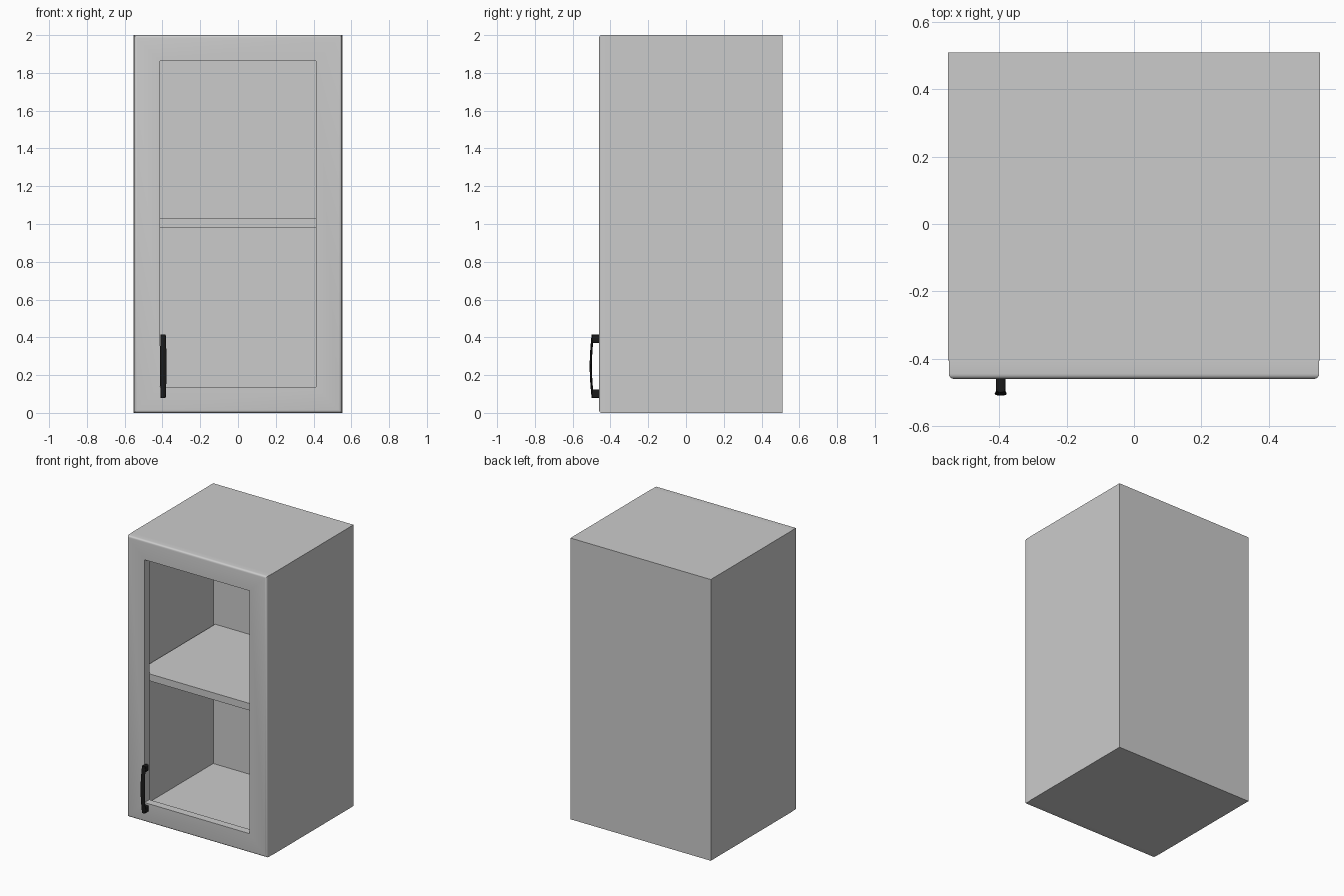
import bpy, bmesh, math
from mathutils import Vector

if "Cube" in bpy.data.objects:
    bpy.data.objects.remove(bpy.data.objects["Cube"])


def box_bm(lo, hi):
    bm = bmesh.new()
    bmesh.ops.create_cube(bm, size=1)
    for v in bm.verts:
        v.co = Vector([(a + b) / 2 + c * (b - a) for a, b, c in zip(lo, hi, v.co)])
    bm.normal_update()
    return bm


def finish(name, bm, mat=None, smooth=False):
    bmesh.ops.recalc_face_normals(bm, faces=bm.faces)
    me = bpy.data.meshes.new(name)
    bm.to_mesh(me)
    bm.free()
    ob = bpy.data.objects.new(name, me)
    bpy.context.collection.objects.link(ob)
    if mat:
        me.materials.append(mat)
    if smooth:
        bpy.ops.object.select_all(action='DESELECT')
        ob.select_set(True)
        bpy.context.view_layer.objects.active = ob
        bpy.ops.object.shade_smooth_by_angle(angle=math.radians(35))
    return ob


def facing(bm, sign):
    return [f for f in bm.faces if f.normal.y * sign > 0.9]


T = 0.05            # panel thickness
FRONT = -0.405      # front plane of the cabinet body
DOOR = -0.46        # front plane of the door

# Cabinet body: a box hollowed out from the front
bm = box_bm((-0.552, FRONT, 0), (0.552, 0.51, 2))
front = facing(bm, -1)
bmesh.ops.inset_region(bm, faces=front, thickness=T)
r = bmesh.ops.extrude_face_region(bm, geom=front)
bmesh.ops.translate(bm, vec=(0, 0.915 - T, 0),
                    verts=[v for v in r['geom'] if isinstance(v, bmesh.types.BMVert)])
bmesh.ops.delete(bm, geom=[f for f in front if f.is_valid], context='FACES')
finish("cabinet_body", bm)

# Shelf
finish("shelf", box_bm((-0.502, FRONT + 0.002, 0.98), (0.502, 0.46, 1.03)))

# Door frame with open window and rounded front perimeter
bm = box_bm((-0.55, DOOR, 0), (0.55, FRONT, 2))
rim = list(facing(bm, -1)[0].edges)
caps = facing(bm, -1) + facing(bm, 1)
bmesh.ops.inset_individual(bm, faces=caps, thickness=0.193)
loops = [e for f in caps for e in f.edges]
bmesh.ops.delete(bm, geom=caps, context='FACES_ONLY')
bmesh.ops.bridge_loops(bm, edges=loops)
rim = [e for e in bm.edges
       if all(v.co.y < DOOR + 0.001 and (abs(v.co.x) > 0.54) for v in e.verts)]
bmesh.ops.bevel(bm, geom=rim, offset=0.015, segments=4, profile=0.5, affect='EDGES')
finish("door_frame", bm, smooth=True)

# Handle: bowed bar, wider in the middle, on two feet
black = bpy.data.materials.new("black")
black.diffuse_color = (0.01, 0.01, 0.01, 1)
black.use_nodes = True
black.node_tree.nodes["Principled BSDF"].inputs["Base Color"].default_value = black.diffuse_color
HX, Z0, Z1 = -0.396, 0.08, 0.414
bm = bmesh.new()
rings = []
N = 20
for i in range(N + 1):
    u = i / N
    s = math.sin(math.pi * u)
    w, y = 0.013 + 0.005 * s, -0.494 - 0.010 * s
    ring = []
    for k in range(12):
        a = 2 * math.pi * k / 12
        ring.append(bm.verts.new((HX + w * math.cos(a), y + 0.006 * math.sin(a),
                                  Z0 + u * (Z1 - Z0))))
    rings.append(ring)
for a, b in zip(rings, rings[1:]):
    for k in range(12):
        bm.faces.new((a[k], a[k - 1], b[k - 1], b[k]))
bm.faces.new(rings[0])
bm.faces.new(rings[-1])
finish("handle_bar", bm, black, smooth=True)

for name, z in (("handle_foot_lower", Z0), ("handle_foot_upper", Z1 - 0.044)):
    bm = box_bm((HX - 0.014, -0.496, z), (HX + 0.014, DOOR + 0.002, z + 0.044))
    edges = [e for e in bm.edges if abs(e.verts[0].co.y - e.verts[1].co.y) > 0.01]
    bmesh.ops.bevel(bm, geom=edges, offset=0.006, segments=3, profile=0.5, affect='EDGES')
    finish(name, bm, black, smooth=True)
